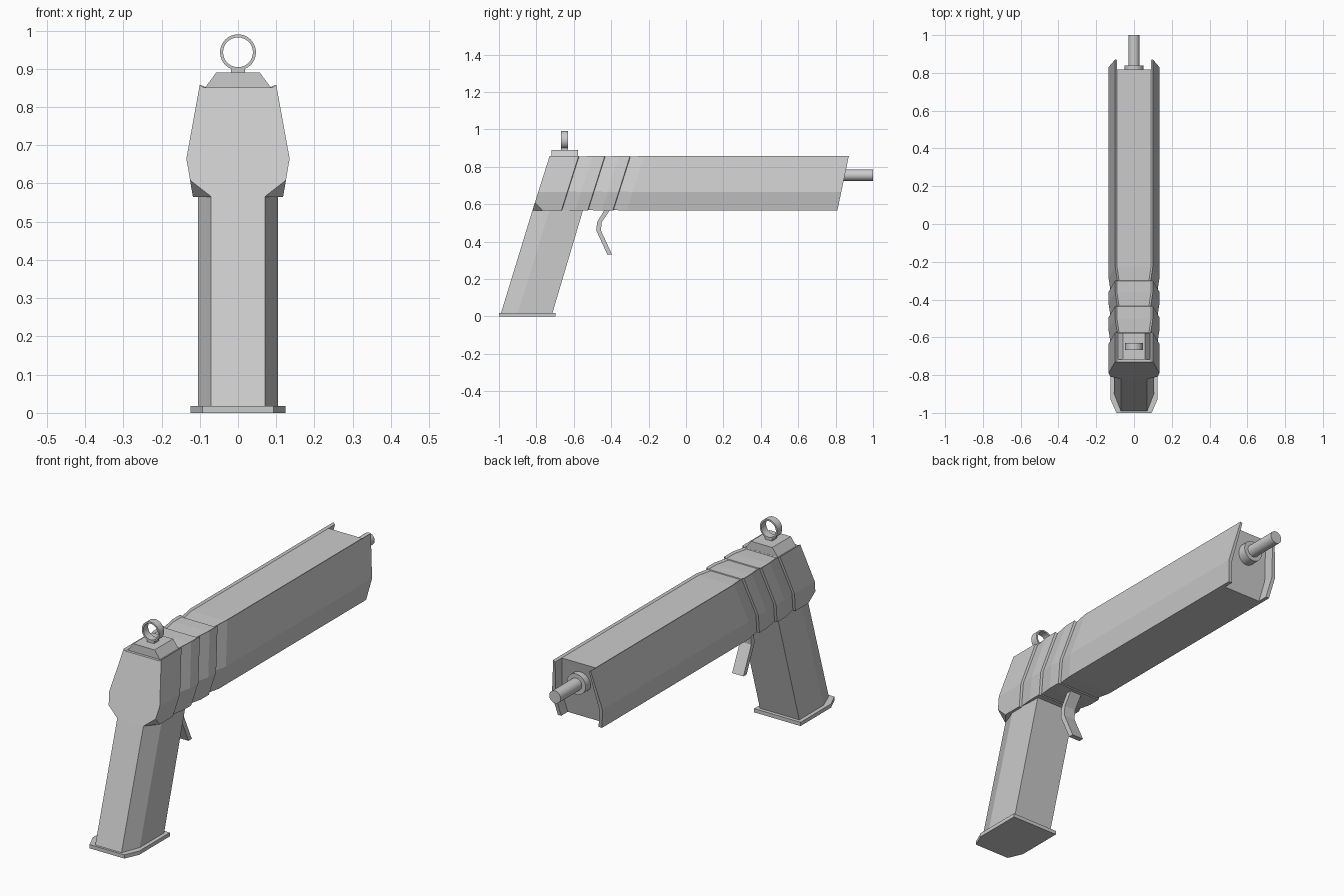
import bpy, bmesh, math
from mathutils import Vector

if "Cube" in bpy.data.objects:
    bpy.data.objects.remove(bpy.data.objects["Cube"], do_unlink=True)

GREY = (0.6, 0.6, 0.6, 1.0)
grey = bpy.data.materials.new("light grey")
grey.use_nodes = True
grey.diffuse_color = GREY
bsdf = next(n for n in grey.node_tree.nodes if n.type == 'BSDF_PRINCIPLED')
bsdf.inputs["Base Color"].default_value = GREY

TOP = 0.855


def finish(name, bm, smooth=False):
    bmesh.ops.recalc_face_normals(bm, faces=bm.faces)
    mesh = bpy.data.meshes.new(name)
    bm.to_mesh(mesh)
    bm.free()
    obj = bpy.data.objects.new(name, mesh)
    bpy.context.collection.objects.link(obj)
    mesh.materials.append(grey)
    if smooth:
        bpy.ops.object.select_all(action='DESELECT')
        obj.select_set(True)
        bpy.context.view_layer.objects.active = obj
        bpy.ops.object.shade_smooth_by_angle(angle=math.radians(35))
    return obj


def loft(rings, closed=False):
    """Skin a list of equal point rings; cap the ends unless closed."""
    bm = bmesh.new()
    rows = [[bm.verts.new(p) for p in ring] for ring in rings]
    pairs = list(zip(rows, rows[1:]))
    if closed:
        pairs.append((rows[-1], rows[0]))
    else:
        bm.faces.new(rows[0])
        bm.faces.new(rows[-1])
    n = len(rows[0])
    for a, b in pairs:
        for i in range(n):
            j = (i + 1) % n
            bm.faces.new((a[i], a[j], b[j], b[i]))
    return bm


def slanted(section, y, slope, inset=0.0):
    """Place an x-z section on a leaning plane, pulled in by inset."""
    ring = []
    for x, z in section:
        px = x - math.copysign(inset, x)
        pz = z - math.copysign(inset * 0.35, z - 0.7)
        ring.append((px, y - slope * (TOP - pz), pz))
    return ring


def mirrored(half):
    return half + [(-p[0],) + tuple(p[1:]) for p in reversed(half)]


# Body with three saw-tooth grip grooves
BACK, FRONT = 0.316, 0.21
section = mirrored([(0.09, 0.851), (0.10, 0.858), (0.135, 0.665), (0.118, 0.565)])
rings = [slanted(section, -0.73, BACK)]
for y in (-0.575, -0.435, -0.30):
    rings.append(slanted(section, y, BACK))
    rings.append(slanted(section, y + 0.003, BACK, 0.011))
    rings.append(slanted(section, y + 0.075, BACK))
rings.append(slanted(section, 0.82, FRONT))
bm = loft(rings)

# Clipped lower rear corners
for s in (1, -1):
    a = Vector((s * 0.125, -0.81, 0.61))
    b = Vector((s * 0.07, -0.822, 0.566))
    c = Vector((s * 0.118, -0.765, 0.565))
    normal = (b - a).cross(c - a).normalized()
    if normal.z > 0:
        normal.negate()
    geom = bm.verts[:] + bm.edges[:] + bm.faces[:]
    cut = bmesh.ops.bisect_plane(bm, geom=geom, plane_co=a, plane_no=normal,
                                 clear_outer=True)
    edges = [e for e in cut["geom_cut"] if isinstance(e, bmesh.types.BMEdge)]
    bmesh.ops.holes_fill(bm, edges=edges, sides=0)
finish("body", bm)

# Side walls standing past the recessed front face
wall = [(0.09, 0.851), (0.10, 0.858), (0.135, 0.665), (0.118, 0.565),
        (0.10, 0.565), (0.117, 0.665)]
for s, side in ((1, "left"), (-1, "right")):
    sec = [(s * x, z) for x, z in wall]
    finish(side + "_front_wall",
           loft([slanted(sec, 0.82, FRONT), slanted(sec, 0.87, FRONT)]))

# Leaning grip with chamfered rear edges
def grip_ring(z, back, front):
    return [(x, y, z) for x, y in mirrored([(0.07, back), (0.105, back + 0.09), (0.105, front)])]

finish("grip", loft([grip_ring(0.015, -0.99, -0.715), grip_ring(0.57, -0.82, -0.55)]))

# Grip base plate
plate = mirrored([(0.093, -1.0), (0.124, -0.93), (0.124, -0.697)])
finish("base_plate", loft([[(x, y, z) for x, y in plate] for z in (0, 0.018)]))

# Trigger
trigger = [(-0.435, 0.57), (-0.475, 0.505), (-0.48, 0.46), (-0.42, 0.33),
           (-0.395, 0.33), (-0.455, 0.46), (-0.45, 0.505), (-0.405, 0.57)]
finish("trigger", loft([[(x, y, z) for y, z in trigger] for x in (-0.03, 0.03)]))


# Round parts along y
def circle(r, y, z, n=32):
    return [(r * math.cos(2 * math.pi * i / n), y, z + r * math.sin(2 * math.pi * i / n))
            for i in range(n)]

finish("barrel", loft([circle(0.03, 0.78, 0.755), circle(0.03, 1.0, 0.755)]), True)
finish("barrel_collar", loft([circle(0.05, 0.78, 0.755), circle(0.05, 0.838, 0.755)]), True)
finish("sight_ring", loft([circle(r, y, 0.943) for r, y in
       ((0.047, -0.667), (0.047, -0.63), (0.039, -0.63), (0.039, -0.667))], True), True)


# Sight mount and post
def block(name, y0, y1, low, high, z0, z1):
    sec = [(-low, z0), (low, z0), (high, z1), (-high, z1)]
    finish(name, loft([[(x, y, z) for x, z in sec] for y in (y0, y1)]))

block("sight_mount", -0.718, -0.577, 0.088, 0.057, 0.848, 0.89)
block("sight_post", -0.667, -0.63, 0.018, 0.018, 0.885, 0.902)
